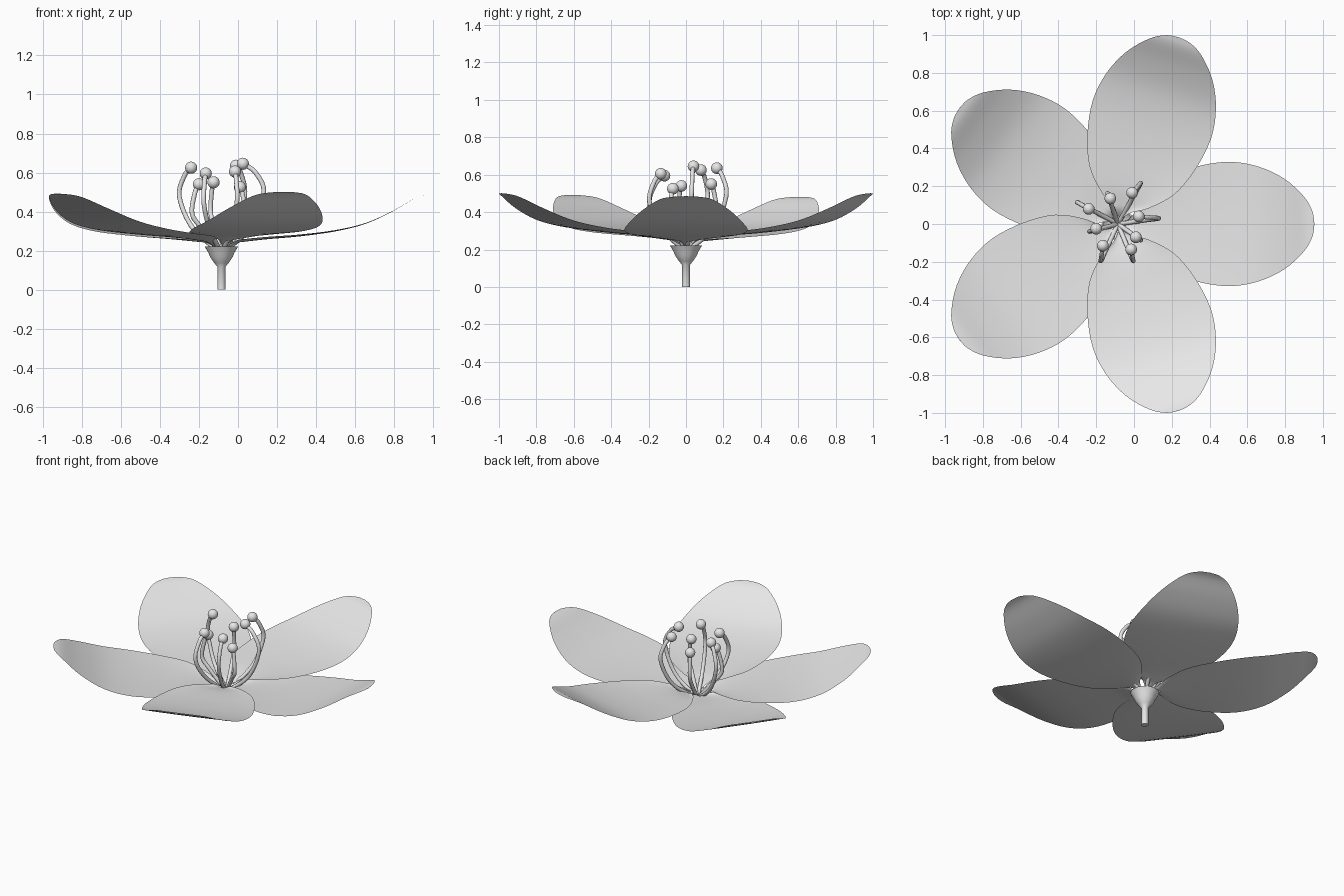
import bpy
import bmesh
from math import cos, sin, radians, tau
from mathutils import Vector

if "Cube" in bpy.data.objects:
    bpy.data.objects.remove(bpy.data.objects["Cube"])

CENTRE = Vector((-0.085, 0, 0))

grey = bpy.data.materials.new("light_grey")
grey.use_nodes = True
grey.diffuse_color = (0.8, 0.8, 0.8, 1)
grey.node_tree.nodes["Principled BSDF"].inputs["Base Color"].default_value = grey.diffuse_color


def add_mesh(name, bm, location=CENTRE):
    """Make a smooth-shaded object from the bmesh."""
    bmesh.ops.remove_doubles(bm, verts=bm.verts, dist=0.0001)
    mesh = bpy.data.meshes.new(name)
    bm.to_mesh(mesh)
    bm.free()
    mesh.materials.append(grey)
    obj = bpy.data.objects.new(name, mesh)
    obj.location = location
    bpy.context.collection.objects.link(obj)
    bpy.ops.object.select_all(action="DESELECT")
    obj.select_set(True)
    bpy.context.view_layer.objects.active = obj
    bpy.ops.object.shade_smooth_by_angle(angle=radians(45))
    return obj


def bridge(bm, rows):
    for a, b in zip(rows, rows[1:]):
        for j in range(len(a) - 1):
            bm.faces.new((a[j], b[j], b[j + 1], a[j + 1]))


def spline(points, steps):
    """Catmull-Rom samples through the points."""
    p = [Vector(q) for q in points]
    p = [2 * p[0] - p[1]] + p + [2 * p[-1] - p[-2]]
    out = []
    for a, b, c, d in zip(p, p[1:], p[2:], p[3:]):
        for k in range(steps):
            t = k / steps
            out.append(b + (c - a) * t / 2 + (2 * a - 5 * b + 4 * c - d) * t**2 / 2
                       + (3 * b - a - 3 * c + d) * t**3 / 2)
    return out + [p[-2]]


# Petals: distance from centre, half width, height
PETAL = [(0.04, 0.014, 0.215), (0.08, 0.05, 0.239), (0.13, 0.13, 0.247),
         (0.24, 0.235, 0.259), (0.4, 0.3, 0.273), (0.58, 0.329, 0.298),
         (0.74, 0.305, 0.338), (0.88, 0.24, 0.403), (0.985, 0.145, 0.466),
         (1.03, 0.065, 0.483), (1.04, 0, 0.485)]
COLUMNS = 16


def add_petal(index, lift):
    bm = bmesh.new()
    rows = []
    for u, w, z in spline(PETAL, 4):
        row = []
        for j in range(COLUMNS + 1):
            s = 2 * j / COLUMNS - 1
            cup = 0.016 * s * s * (1 - u)
            row.append(bm.verts.new((u, s * w, z + cup + lift * min(1, u * 6))))
        rows.append(row)
    bridge(bm, rows)
    add_mesh(f"petal_{index + 1}", bm).rotation_euler.z = index * tau / 5


for i, lift in enumerate((0, 0.016, -0.003, 0.007, 0.016)):
    add_petal(i, lift)


# Stem and hollow cup, turned from one profile
CUP = [(0, 0), (0.021, 0), (0.021, 0.118), (0.037, 0.137), (0.058, 0.168),
       (0.067, 0.19), (0.086, 0.222), (0.078, 0.222), (0.05, 0.19), (0, 0.18)]
SIDES = 32
bm = bmesh.new()
bridge(bm, [[bm.verts.new((r * cos(tau * j / SIDES), r * sin(tau * j / SIDES), z))
             for j in range(SIDES + 1)] for r, z in CUP])
bmesh.ops.remove_doubles(bm, verts=bm.verts, dist=0.0001)
bmesh.ops.recalc_face_normals(bm, faces=bm.faces)
add_mesh("stem_and_cup", bm)


# Stamens: tip position, then the outermost point of the bend
STAMENS = [((-0.24, 0.08, 0.625), (-0.3, 0.115)), ((-0.125, 0.135, 0.55), (-0.14, 0.16)),
           ((-0.01, 0.165, 0.635), (0.035, 0.215)), ((0.025, 0.04, 0.645), (0.132, 0.03)),
           ((0.01, -0.07, 0.525), (0.035, -0.085)), ((-0.015, -0.135, 0.605), (-0.005, -0.195)),
           ((-0.165, -0.115, 0.595), (-0.175, -0.195)), ((-0.2, -0.025, 0.54), (-0.235, -0.04))]


def add_stamen(index, tip, bend):
    tip = Vector(tip)
    bend = Vector((*bend, tip.z - 0.15))
    base = CENTRE + Vector((0, 0, 0.185))
    low = base.lerp(bend, 0.68)
    low.z = 0.315
    high = bend.lerp(tip, 0.4)
    high.z = tip.z - 0.045
    curve = bpy.data.curves.new(f"filament_{index}", "CURVE")
    curve.dimensions = "3D"
    curve.bevel_depth = 0.012
    curve.bevel_resolution = 3
    curve.use_fill_caps = True
    path = curve.splines.new("POLY")
    points = spline([base, low, bend, high, tip], 8)
    path.points.add(len(points) - 1)
    for point, co in zip(path.points, points):
        point.co = (*co, 1)
    path.use_smooth = True
    curve.materials.append(grey)
    bpy.context.collection.objects.link(bpy.data.objects.new(f"filament_{index}", curve))

    bm = bmesh.new()
    bmesh.ops.create_uvsphere(bm, u_segments=20, v_segments=12, radius=0.031)
    add_mesh(f"anther_{index}", bm, tip)


for i, (tip, bend) in enumerate(STAMENS, 1):
    add_stamen(i, tip, bend)
